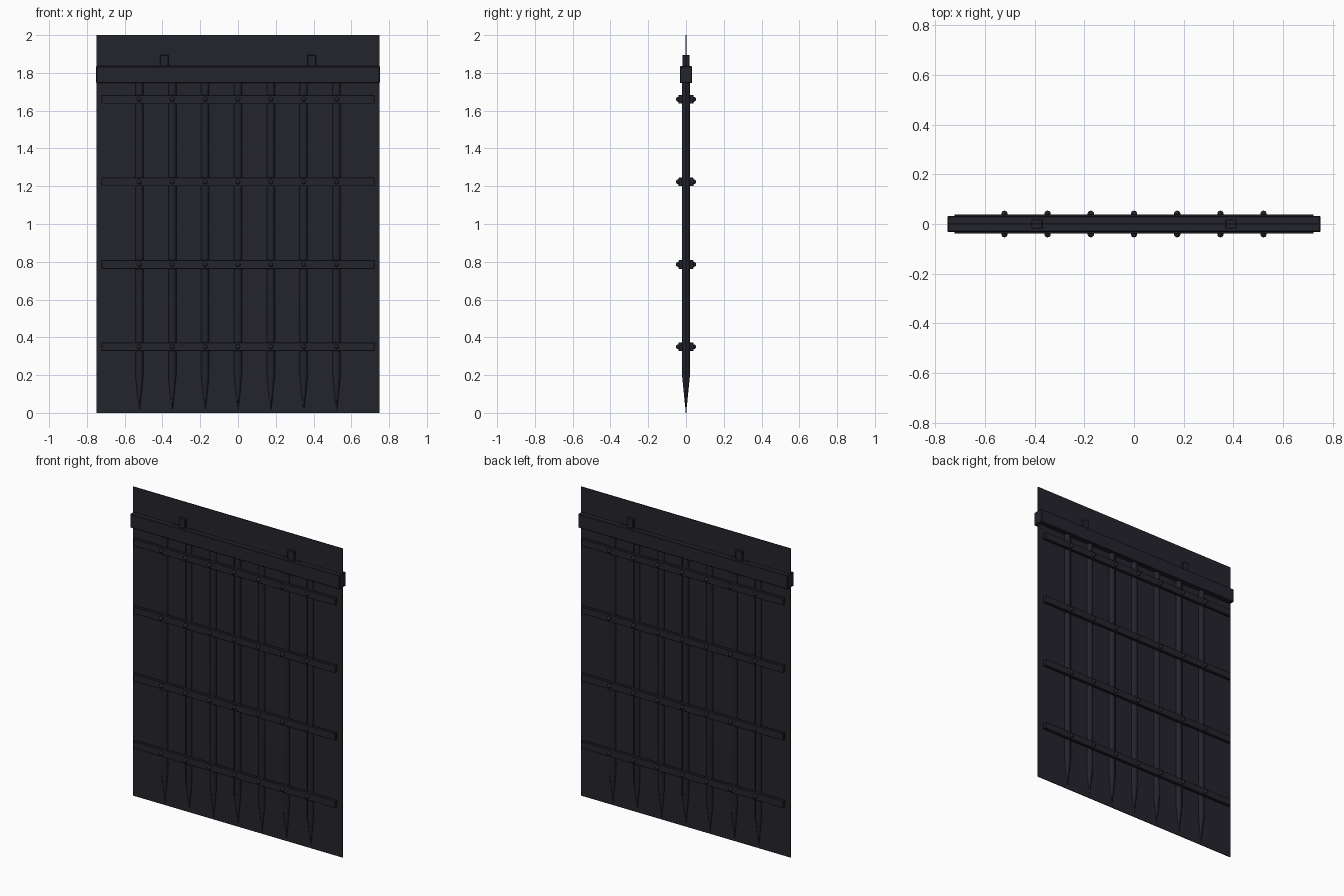
import bpy, bmesh, math
from mathutils import Matrix, Vector

if "Cube" in bpy.data.objects:
    bpy.data.objects.remove(bpy.data.objects["Cube"])


def material(name, rgb):
    m = bpy.data.materials.new(name)
    m.diffuse_color = (*rgb, 1)
    m.use_nodes = True
    m.node_tree.nodes["Principled BSDF"].inputs["Base Color"].default_value = m.diffuse_color
    return m


IRON = material("dark iron", (0.017, 0.017, 0.025))


def finish(name, bm, smooth=None):
    bmesh.ops.recalc_face_normals(bm, faces=bm.faces)
    me = bpy.data.meshes.new(name)
    bm.to_mesh(me)
    bm.free()
    ob = bpy.data.objects.new(name, me)
    bpy.context.collection.objects.link(ob)
    me.materials.append(IRON)
    if smooth:
        bpy.ops.object.select_all(action='DESELECT')
        ob.select_set(True)
        bpy.context.view_layer.objects.active = ob
        bpy.ops.object.shade_smooth_by_angle(angle=math.radians(smooth))
    return ob


def box(name, centre, size, bevel=0):
    bm = bmesh.new()
    bmesh.ops.create_cube(bm, size=1, matrix=Matrix.Translation(centre) @ Matrix.Diagonal((*size, 1)))
    if bevel:
        bmesh.ops.bevel(bm, geom=bm.edges[:], offset=bevel, segments=1, affect='EDGES')
    return finish(name, bm)


BAR_X = [0.174 * i for i in range(-3, 4)]
STRAP_Z = [0.35, 0.786, 1.223, 1.66]

# thin backing sheet and top beam
box("backing_sheet", (0, 0, 1.0), (1.5, 0.004, 2.0))
box("top_beam", (0, 0, 1.791), (1.502, 0.066, 0.09), 0.004)

# spiked vertical bars
for x in BAR_X:
    bm = bmesh.new()
    n = 8
    rings = []
    for z, r in ((1.75, 0.023), (0.2, 0.023), (0.0, 0.001)):
        rings.append([bm.verts.new((x + r * math.cos((k + .5) * math.tau / n),
                                    r * math.sin((k + .5) * math.tau / n), z)) for k in range(n)])
    for a, b in zip(rings, rings[1:]):
        for k in range(n):
            bm.faces.new((a[k], a[(k + 1) % n], b[(k + 1) % n], b[k]))
    bm.faces.new(rings[0])
    bm.faces.new(rings[-1])
    finish("spiked_bar", bm, 50)

# flat straps on both faces, riveted at every crossing
for z in STRAP_Z:
    for s in (-1, 1):
        box("cross_strap", (0, s * 0.029, z), (1.446, 0.02, 0.046), 0.002)
        for x in BAR_X:
            bm = bmesh.new()
            bmesh.ops.create_uvsphere(bm, u_segments=10, v_segments=6, radius=0.013,
                                      matrix=Matrix.Translation((x, s * 0.041, z)))
            finish("rivet", bm, 60)

# lifting lugs with a thin foot plate on the beam
for s in (-1, 1):
    box("lifting_lug", (s * 0.39, 0, 1.86), (0.046, 0.038, 0.07), 0.003)
    box("lug_foot", (s * 0.39, 0, 1.836), (0.14, 0.014, 0.006))
